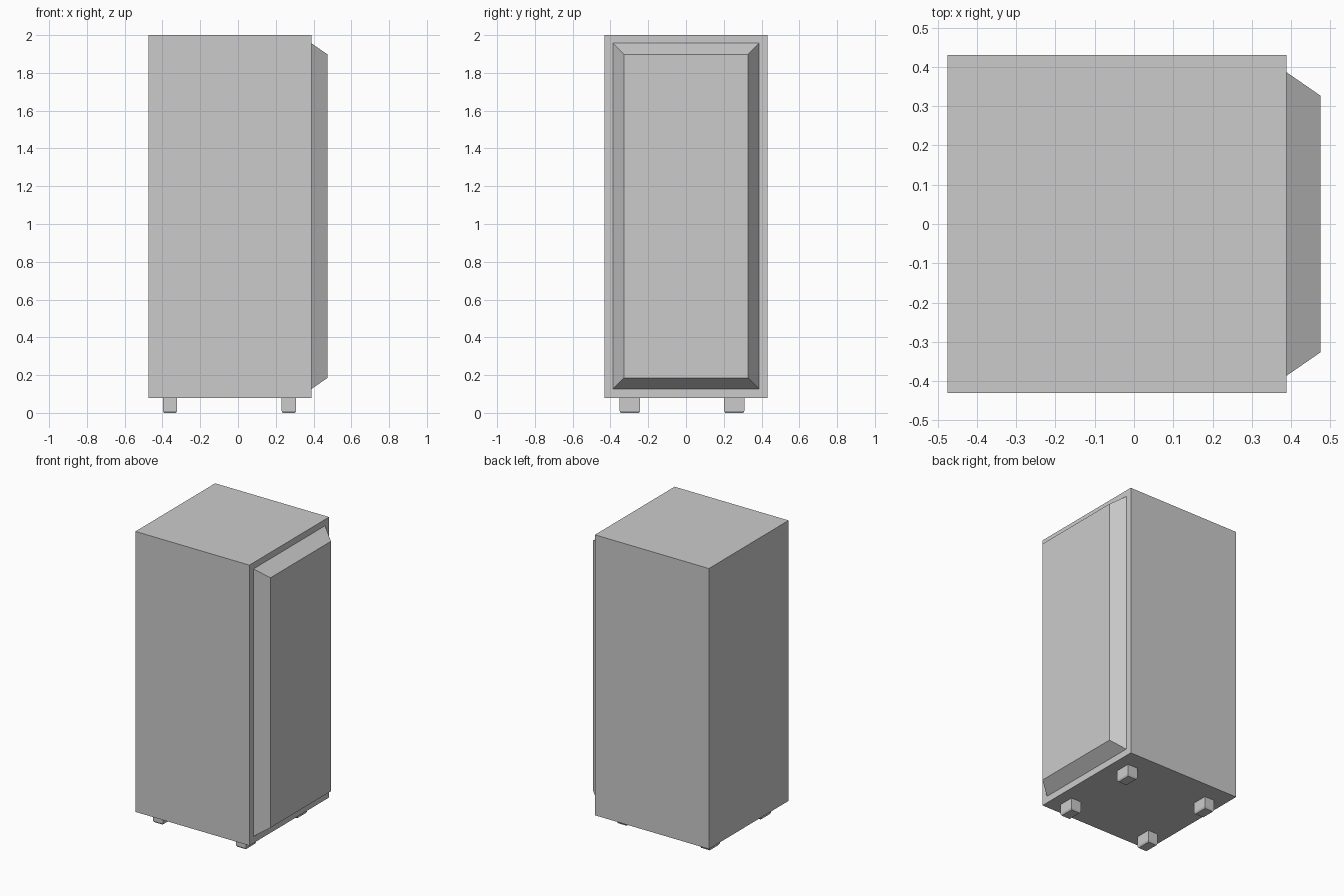
import bpy
import bmesh

if "Cube" in bpy.data.objects:
    bpy.data.objects.remove(bpy.data.objects["Cube"])


def frustum(name, rings):
    """Solid made of stacked four-cornered rings, with both ends capped."""
    bm = bmesh.new()
    loops = [[bm.verts.new(p) for p in ring] for ring in rings]
    for a, b in zip(loops, loops[1:]):
        for i in range(4):
            j = (i + 1) % 4
            bm.faces.new((a[i], a[j], b[j], b[i]))
    bm.faces.new(loops[0][::-1])
    bm.faces.new(loops[-1])
    bmesh.ops.recalc_face_normals(bm, faces=bm.faces)
    mesh = bpy.data.meshes.new(name)
    bm.to_mesh(mesh)
    bm.free()
    obj = bpy.data.objects.new(name, mesh)
    bpy.context.collection.objects.link(obj)
    return obj


def ring_z(x0, x1, y0, y1, z, inset=0.0):
    x0, x1, y0, y1 = x0 + inset, x1 - inset, y0 + inset, y1 - inset
    return [(x0, y0, z), (x1, y0, z), (x1, y1, z), (x0, y1, z)]


def ring_x(x, y, z0, z1):
    return [(x, -y, z0), (x, y, z0), (x, y, z1), (x, -y, z1)]


# Cabinet body
body = (-0.475, 0.388, -0.431, 0.431)
frustum("cabinet_body", [ring_z(*body, 0.08), ring_z(*body, 2.0)])

# Door panel with sloped edges
frustum("door_panel", [ring_x(0.388, 0.387, 0.126, 1.957),
                       ring_x(0.475, 0.327, 0.186, 1.897)])

# Four feet with a small chamfer at the bottom
for x_name, x0, x1 in (("rear", -0.398, -0.322), ("door_side", 0.231, 0.308)):
    for y_name, y0, y1 in (("right", -0.352, -0.243), ("left", 0.202, 0.309)):
        foot = (x0, x1, y0, y1)
        frustum(f"{x_name}_{y_name}_foot", [ring_z(*foot, 0.0, 0.006),
                                            ring_z(*foot, 0.011),
                                            ring_z(*foot, 0.08)])
